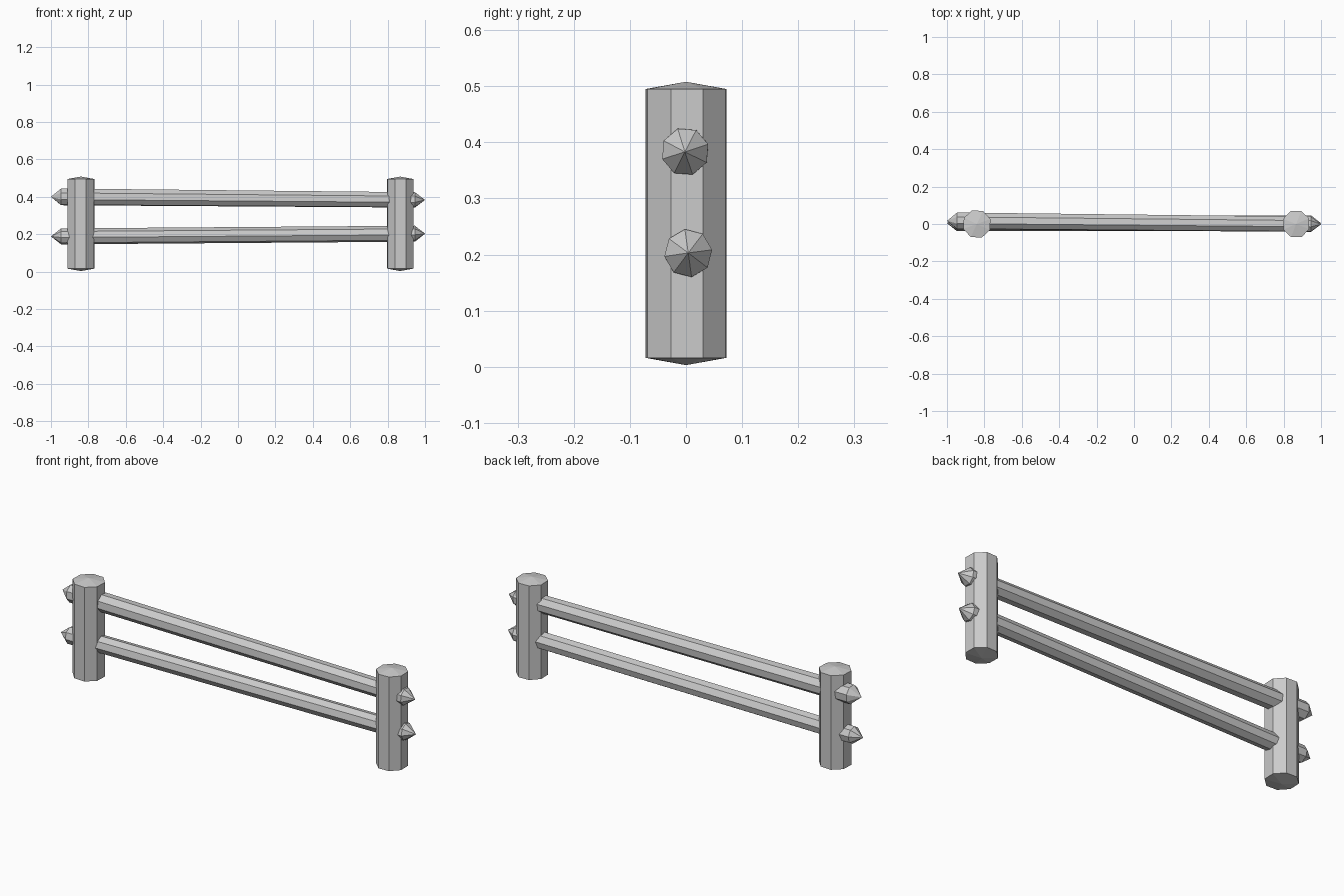
import bpy, bmesh, math
from mathutils import Vector

if "Cube" in bpy.data.objects:
    bpy.data.objects.remove(bpy.data.objects["Cube"])


def log(name, tip_a, tip_b, cap, r_a, r_b, turn, sides=8):
    """Faceted log between two tips, with a shallow cone on each end."""
    a, b = Vector(tip_a), Vector(tip_b)
    d = (b - a).normalized()
    side = Vector((0, 1, 0))
    u = (side - d * side.dot(d)).normalized()
    v = d.cross(u)
    bm = bmesh.new()
    rings = []
    for centre, r in ((a + d * cap, r_a), (b - d * cap, r_b)):
        ring = []
        for i in range(sides):
            t = turn + 2 * math.pi * i / sides
            ring.append(bm.verts.new(centre + u * r * math.cos(t) + v * r * math.sin(t)))
        rings.append(ring)
    start, end = bm.verts.new(a), bm.verts.new(b)
    for i in range(sides):
        j = (i + 1) % sides
        bm.faces.new((rings[0][i], rings[0][j], rings[1][j], rings[1][i]))
        bm.faces.new((start, rings[0][j], rings[0][i]))
        bm.faces.new((end, rings[1][i], rings[1][j]))
    bmesh.ops.recalc_face_normals(bm, faces=bm.faces)
    mesh = bpy.data.meshes.new(name)
    bm.to_mesh(mesh)
    bm.free()
    ob = bpy.data.objects.new(name, mesh)
    bpy.context.collection.objects.link(ob)
    return ob


# Upright posts
log("left_post", (-0.84, 0, 0.003), (-0.84, 0, 0.508), 0.013, 0.077, 0.077, math.radians(20))
log("right_post", (0.867, 0, 0.003), (0.867, 0, 0.508), 0.013, 0.075, 0.075, math.radians(24))

# Slightly crooked horizontal rails, poking through the posts
log("upper_rail", (-1, 0.017, 0.40), (1, -0.002, 0.383), 0.054, 0.047, 0.043, math.radians(18))
log("lower_rail", (-1, 0.004, 0.188), (1, 0.004, 0.203), 0.054, 0.043, 0.043, math.radians(8))
